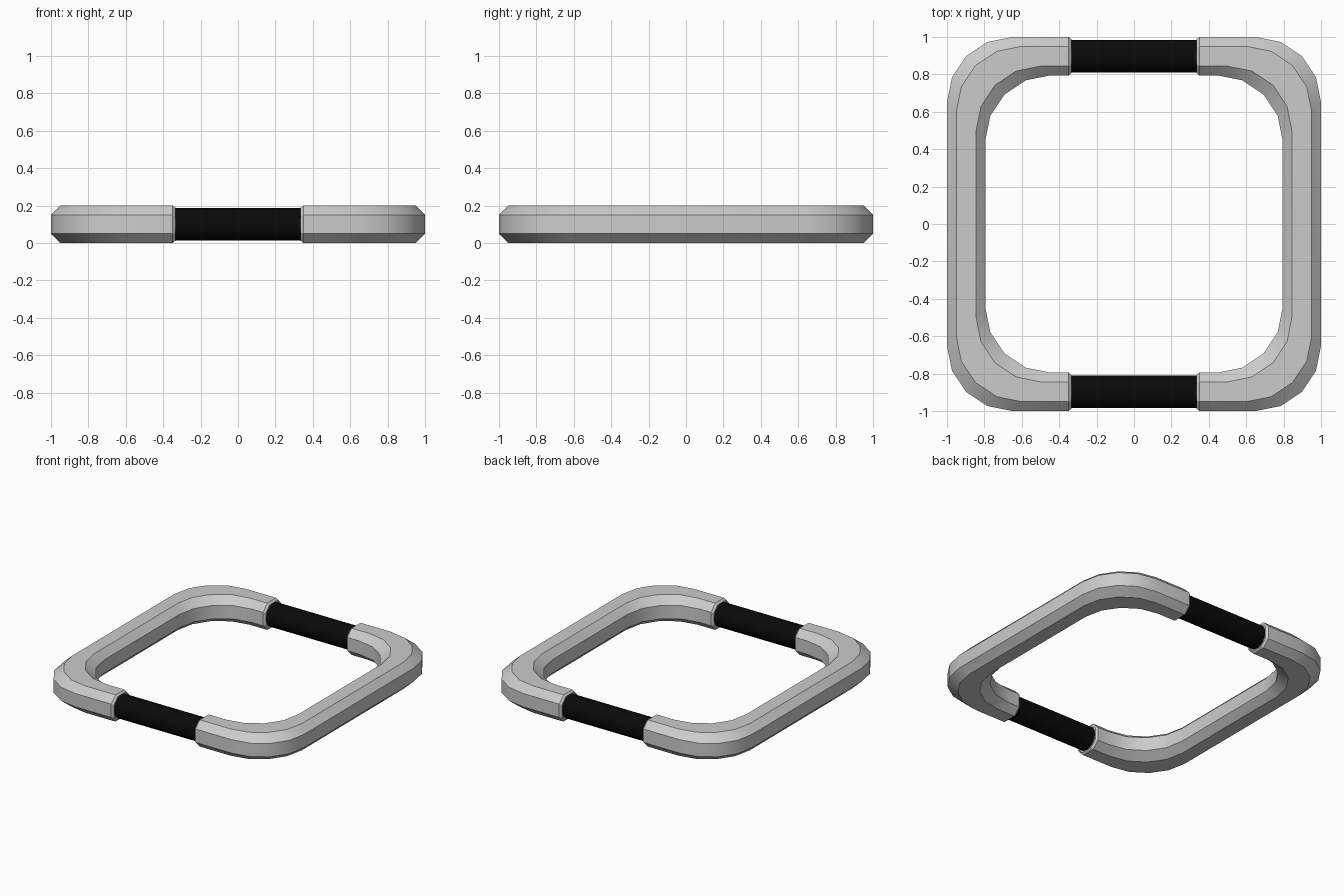
import bpy, bmesh
from math import sin, cos, radians

if "Cube" in bpy.data.objects:
    bpy.data.objects.remove(bpy.data.objects["Cube"])

R = 0.35           # corner radius shared by every loop of the frame
STEPS = 4          # segments per corner
END = 0.335        # where the grey halves stop beside the grips
MID = 0.8975       # centre line of the tube

# Octagonal tube section: (distance from model centre, height)
SECTION = [(1, .05), (1, .15), (.95, .2), (.845, .2),
           (.795, .15), (.795, .05), (.845, 0), (.95, 0)]


def smooth(obj):
    bpy.ops.object.select_all(action='DESELECT')
    obj.select_set(True)
    bpy.context.view_layer.objects.active = obj
    bpy.ops.object.shade_smooth_by_angle(angle=radians(30))


def path(h):
    """C-shaped path of one section point, from back end to front end."""
    c = h - R
    arc = [radians(90 - 90 * i / STEPS) for i in range(STEPS + 1)]
    quarter = [(c + R * cos(a), c + R * sin(a)) for a in arc]
    k = MID + (h - MID) * 0.88
    back = [(END, k), (END + 0.014, h)] + quarter
    return back + [(x, -y) for x, y in reversed(back)]


def frame_half(name, side):
    bm = bmesh.new()
    loops = []
    for h, z in SECTION:
        pts = path(h)
        last = len(pts) - 1
        loop = []
        for i, (x, y) in enumerate(pts):
            zz = 0.1 + (z - 0.1) * 0.88 if i in (0, last) else z
            loop.append(bm.verts.new((side * x, y, zz)))
        loops.append(loop)
    n = len(loops)
    for j in range(n):
        a, b = loops[j], loops[(j + 1) % n]
        for i in range(len(a) - 1):
            bm.faces.new((a[i], a[i + 1], b[i + 1], b[i]))
    # end caps
    bm.faces.new([l[0] for l in loops])
    bm.faces.new([l[-1] for l in loops])
    bmesh.ops.recalc_face_normals(bm, faces=bm.faces)
    mesh = bpy.data.meshes.new(name)
    bm.to_mesh(mesh)
    bm.free()
    obj = bpy.data.objects.new(name, mesh)
    bpy.context.collection.objects.link(obj)
    smooth(obj)


# Grey frame halves
frame_half("frame_right", 1)
frame_half("frame_left", -1)

# Black round grips bridging the halves
black = bpy.data.materials.new("black_rubber")
black.diffuse_color = (0.003, 0.003, 0.003, 1)
black.use_nodes = True
black.node_tree.nodes["Principled BSDF"].inputs["Base Color"].default_value = black.diffuse_color
for name, y in (("grip_front", -MID), ("grip_back", MID)):
    bpy.ops.mesh.primitive_cylinder_add(vertices=16, radius=0.087, depth=0.7,
                                        location=(0, y, 0.1),
                                        rotation=(0, radians(90), 0))
    grip = bpy.context.object
    grip.name = name
    grip.data.materials.append(black)
    smooth(grip)
